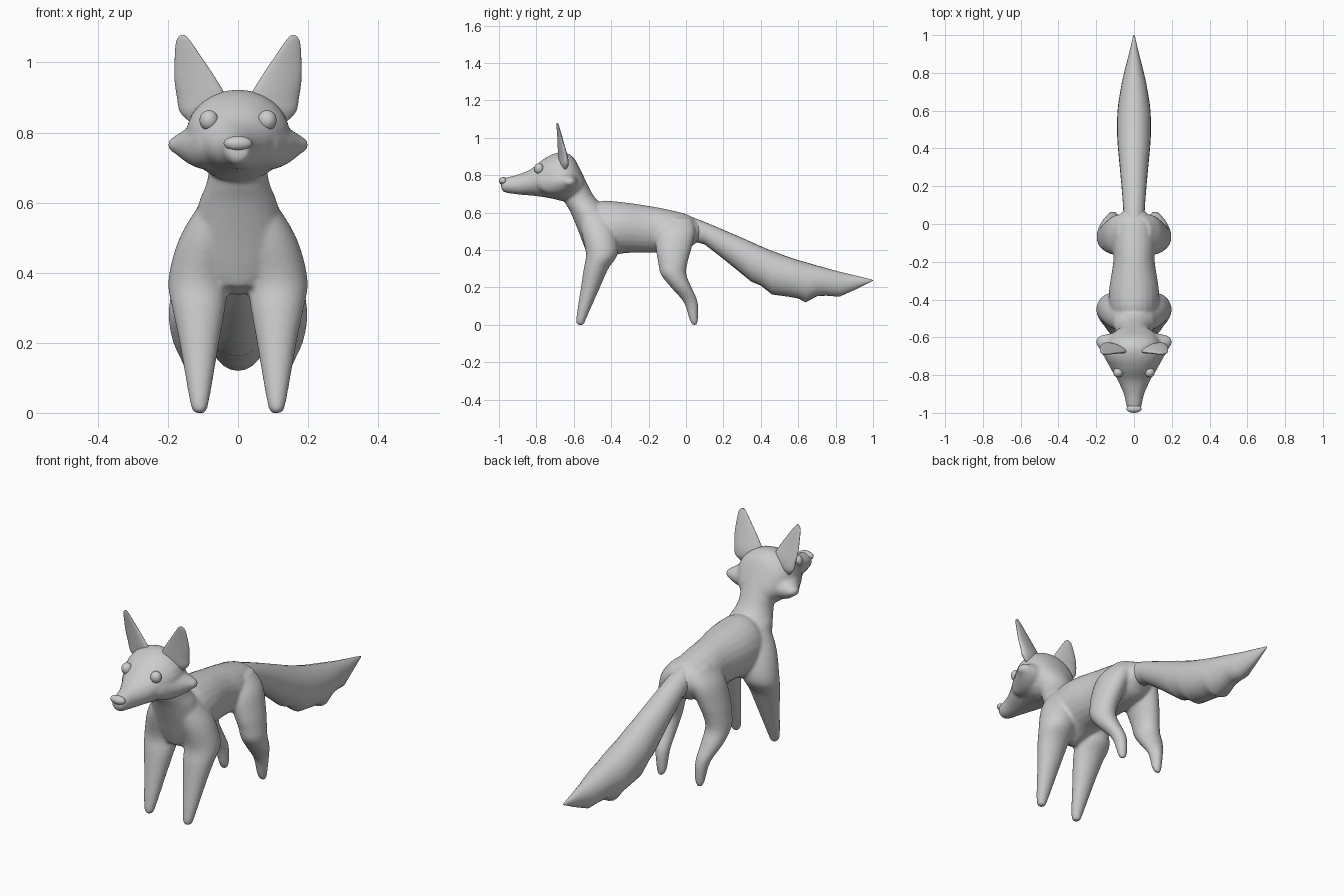
import bpy, bmesh, math
from mathutils import Vector


def refine(rings, steps):
    """Catmull-Rom interpolation between the given rings."""
    if steps < 2:
        return rings
    out = []
    for i in range(len(rings) - 1):
        p0, p1 = rings[max(i - 1, 0)], rings[i]
        p2, p3 = rings[i + 1], rings[min(i + 2, len(rings) - 1)]
        for s in range(steps):
            t = s / steps
            out.append([0.5 * (2 * b + (c - a) * t + (2 * a - 5 * b + 4 * c - d) * t * t
                               + (3 * b - a - 3 * c + d) * t ** 3)
                        for a, b, c, d in zip(p0, p1, p2, p3)])
    out.append(rings[-1])
    return out


def loft(bm, axis, rings, side=1, steps=4, n=24, shear=0.0):
    """Skin ellipses given as (position, min a, max a, min b, max b) along an axis."""
    loops = []
    for t, a0, a1, b0, b1 in refine(rings, steps):
        loop = []
        for k in range(n):
            ang = 2 * math.pi * k / n
            da = (a1 - a0) / 2 * math.cos(ang)
            a = (a0 + a1) / 2 + da
            b = (b0 + b1) / 2 + (b1 - b0) / 2 * math.sin(ang) + shear * da
            co = {'x': (t, a, b), 'y': (a, t, b), 'z': (a, b, t)}[axis]
            loop.append(bm.verts.new((co[0] * side, co[1], co[2])))
        loops.append(loop)
    faces = [bm.faces.new(loops[0]), bm.faces.new(loops[-1])]
    for l0, l1 in zip(loops, loops[1:]):
        for k in range(n):
            j = (k + 1) % n
            faces.append(bm.faces.new((l0[k], l0[j], l1[j], l1[k])))
    bmesh.ops.recalc_face_normals(bm, faces=faces)


def finish(bm, name):
    for f in bm.faces:
        f.smooth = True
    me = bpy.data.meshes.new(name)
    bm.to_mesh(me)
    bm.free()
    ob = bpy.data.objects.new(name, me)
    bpy.context.collection.objects.link(ob)
    return ob


def ball(name, loc, size):
    bm = bmesh.new()
    bmesh.ops.create_uvsphere(bm, u_segments=20, v_segments=12, radius=1)
    bmesh.ops.scale(bm, vec=Vector(size), verts=bm.verts)
    bmesh.ops.translate(bm, vec=Vector(loc), verts=bm.verts)
    return finish(bm, name)


def sym(rows):
    """(y, top, bottom, half width) to symmetric rings."""
    return [(y, -w, w, b, t) for y, t, b, w in rows]


body = bmesh.new()

# torso
loft(body, 'y', sym([
    (-.53, .60, .38, .09), (-.46, .66, .335, .13), (-.35, .657, .38, .132),
    (-.2, .636, .385, .11), (-.1, .617, .385, .112), (0, .592, .40, .10),
    (.05, .565, .435, .075), (.09, .54, .46, .035)]))

# chest and neck
loft(body, 'z', [(z, -w, w, y0, y1) for z, w, y0, y1 in [
    (.36, .08, -.52, -.42), (.42, .12, -.545, -.40), (.5, .13, -.575, -.40),
    (.6, .112, -.617, -.42), (.65, .092, -.645, -.46), (.7, .085, -.66, -.50),
    (.8, .10, -.68, -.55)]])

# head with tapering muzzle
loft(body, 'y', sym([
    (-.988, .772, .728, .024), (-.97, .785, .708, .038), (-.9, .803, .697, .054),
    (-.83, .832, .691, .085), (-.77, .88, .684, .115), (-.71, .914, .673, .143),
    (-.65, .922, .66, .147), (-.6, .892, .665, .127), (-.56, .82, .69, .09),
    (-.54, .775, .72, .05)]))

for s in (1, -1):
    # cheek tufts
    loft(body, 'x', [
        (.04, -.82, -.57, .69, .84), (.10, -.80, -.575, .695, .835),
        (.14, -.735, -.582, .71, .815), (.18, -.665, -.592, .74, .79),
        (.199, -.64, -.61, .752, .778)], s)
    # front legs
    loft(body, 'z', [
        (0, .095, .125, -.578, -.545), (.03, .083, .137, -.587, -.535),
        (.2, .054, .167, -.562, -.46), (.3, .036, .188, -.547, -.415),
        (.38, .025, .199, -.535, -.365), (.5, 0, .167, -.56, -.375),
        (.61, 0, .10, -.57, -.43)], s)
    # hind legs
    loft(body, 'z', [
        (0, .097, .125, .032, .058), (.03, .085, .133, .018, .064),
        (.12, .08, .15, -.012, .063), (.2, .08, .185, -.08, .03),
        (.27, .08, .198, -.135, .002), (.33, .07, .193, -.148, .008),
        (.4, .045, .18, -.16, .027), (.5, .01, .148, -.16, .05),
        (.57, 0, .09, -.11, .03)], s)

# fuse the lofts into one smooth skin
fox = finish(body, "body")
rm = fox.modifiers.new("fuse", 'REMESH')
rm.mode = 'VOXEL'
rm.voxel_size = 0.008
rm.use_smooth_shade = True
sm = fox.modifiers.new("soften", 'SMOOTH')
sm.factor = 0.5
sm.iterations = 6

# bushy tail with ragged underside
bm = bmesh.new()
loft(bm, 'y', sym([
    (-.03, .585, .47, .05), (.03, .577, .448, .055), (.1, .55, .43, .058),
    (.2, .508, .352, .066), (.35, .443, .23, .08), (.4, .42, .21, .085),
    (.46, .395, .162, .089), (.55, .362, .15, .09), (.6, .346, .141, .087),
    (.64, .335, .12, .083), (.7, .317, .153, .073), (.75, .303, .156, .064),
    (.82, .284, .15, .048), (.92, .26, .195, .022), (.985, .244, .228, .007),
    (1.0, .239, .235, .002)]), steps=1)
finish(bm, "tail")

# thin leaf shaped ears, eyes
for s, side in ((1, "left"), (-1, "right")):
    bm = bmesh.new()
    loft(bm, 'z', [
        (.832, .115, .14, -.655, -.64), (.86, .065, .166, -.672, -.63),
        (.9, .037, .174, -.68, -.636), (.95, .061, .181, -.682, -.65),
        (1.0, .094, .181, -.685, -.663), (1.05, .128, .178, -.69, -.676),
        (1.07, .143, .172, -.692, -.682), (1.078, .152, .162, -.691, -.685)],
        s, shear=.2)
    finish(bm, side + "_ear")
    ball(side + "_eye", (.083 * s, -.786, .835), (.027, .026, .029))

# nose
ball("nose", (0, -.978, .769), (.041, .022, .021))
